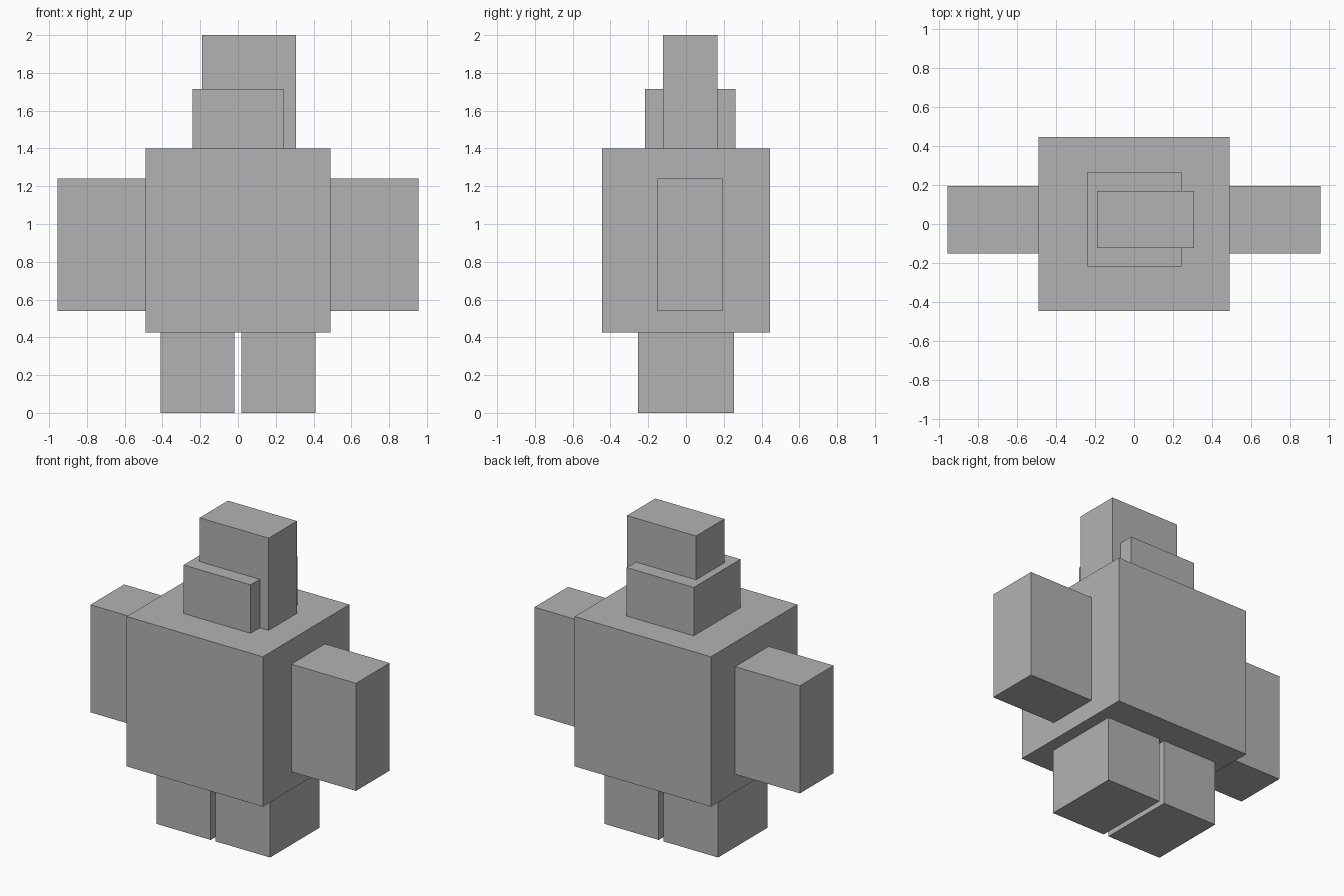
import bpy

# Remove the default object
cube = bpy.data.objects.get("Cube")
if cube:
    bpy.data.objects.remove(cube, do_unlink=True)

# Single plain material
grey = bpy.data.materials.new("plain grey")
grey.use_nodes = True
colour = (0.45, 0.45, 0.45, 1)
grey.diffuse_color = colour
grey.node_tree.nodes["Principled BSDF"].inputs["Base Color"].default_value = colour


def block(name, x, y, z):
    """Add a box spanning the given (low, high) range on each axis."""
    spans = (x, y, z)
    bpy.ops.mesh.primitive_cube_add(size=1, location=[(a + b) / 2 for a, b in spans])
    obj = bpy.context.object
    obj.name = name
    obj.scale = [b - a for a, b in spans]
    bpy.ops.object.transform_apply(location=False, rotation=False, scale=True)
    obj.data.materials.append(grey)
    return obj


# Torso, with the head and the taller offset block rising from its top
block("torso", (-0.49, 0.49), (-0.445, 0.445), (0.425, 1.4))
block("head", (-0.24, 0.243), (-0.217, 0.263), (1.4, 1.715))
block("head_top", (-0.19, 0.307), (-0.123, 0.168), (1.4, 2.0))

# Arms and legs on both sides
for side, s in (("left", 1), ("right", -1)):
    block(side + "_arm", sorted((s * 0.49, s * 0.956)), (-0.152, 0.194), (0.54, 1.24))
    block(side + "_leg", sorted((s * 0.018, s * 0.41)), (-0.255, 0.255), (0, 0.425))
